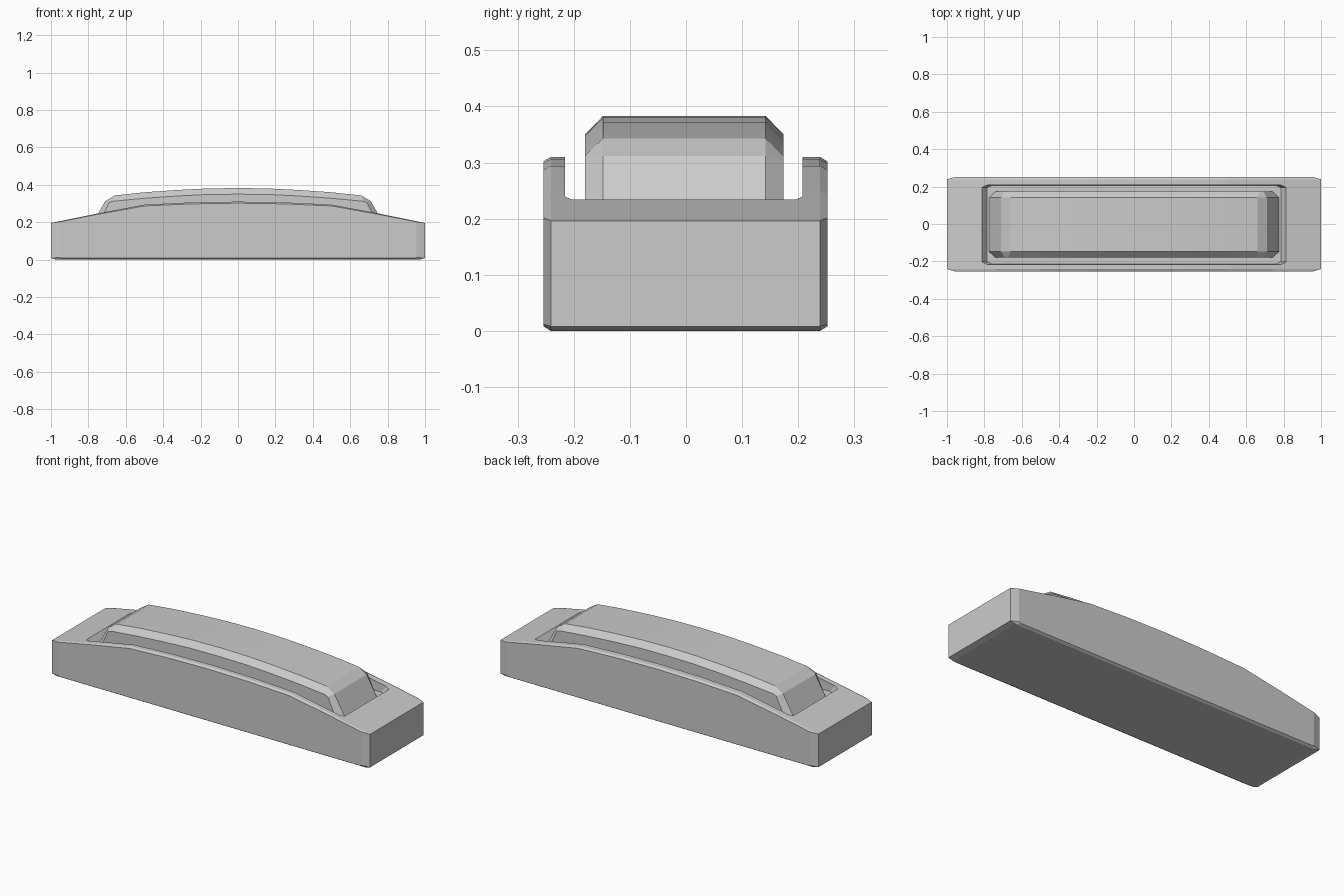
import bpy, bmesh

if "Cube" in bpy.data.objects:
    bpy.data.objects.remove(bpy.data.objects["Cube"])


def mirror(half):
    """Half profile from outer bottom to centre top -> full closed profile."""
    return half + [(-x, z) for x, z in reversed(half) if x > 0]


def loft(name, rings):
    """Join rings of matching 3D points with quads and cap both ends."""
    bm = bmesh.new()
    loops = [[bm.verts.new(p) for p in ring] for ring in rings]
    n = len(loops[0])
    for a, b in zip(loops, loops[1:]):
        for i in range(n):
            j = (i + 1) % n
            bm.faces.new((a[i], a[j], b[j], b[i]))
    bm.faces.new(loops[0])
    bm.faces.new(loops[-1])
    bmesh.ops.recalc_face_normals(bm, faces=bm.faces[:])
    mesh = bpy.data.meshes.new(name)
    bm.to_mesh(mesh)
    bm.free()
    obj = bpy.data.objects.new(name, mesh)
    bpy.context.collection.objects.link(obj)
    return obj


def chamfered_slab(name, outer, inner, y_out, y_in, offset):
    """Arched block whose long edges step in from inner to outer profile."""
    sections = [(-y_out, outer), (-y_in, inner), (y_in, inner), (y_out, outer)]
    return loft(name, [[(x, y + offset, z) for x, z in mirror(prof)]
                       for y, prof in sections])


# Base housing with an arched top and chamfered corners
housing = chamfered_slab(
    "housing",
    [(.94, .008), (.955, .012), (.955, .202), (.74, .244), (.5, .287), (.25, .298), (0, .302)],
    [(.97, 0), (1, .008), (1, .196), (.74, .249), (.5, .294), (.25, .306), (0, .310)],
    .253, .240, -.001)


# Recess in the housing: octagonal outline with sloping ends
def octagon(hx, hy, z, cx=.03, cy=.012, oy=-.004):
    pts = [(hx, hy - cy), (hx - cx, hy), (cx - hx, hy), (-hx, hy - cy),
           (-hx, cy - hy), (cx - hx, -hy), (hx - cx, -hy), (hx, cy - hy)]
    return [(x, y + oy, z) for x, y in pts]


cutter = loft("recess_cutter", [octagon(.785, .211, .20),
                                octagon(.815, .212, .238),
                                octagon(.815, .212, .50)])
cutter.hide_render = True
cut = housing.modifiers.new("recess", 'BOOLEAN')
cut.operation = 'DIFFERENCE'
cut.solver = 'EXACT'
cut.object = cutter
bpy.context.view_layer.objects.active = housing
bpy.ops.object.modifier_apply(modifier=cut.name)
bpy.data.objects.remove(cutter)

# Raised arched insert sitting in the recess
chamfered_slab(
    "arched_insert",
    [(.74, .20), (.69, .304), (.67, .312), (.5, .328), (.33, .340), (.17, .348), (0, .350)],
    [(.775, .20), (.71, .312), (.66, .343), (.5, .360), (.33, .372), (.17, .380), (0, .383)],
    .177, .145, -.003)
